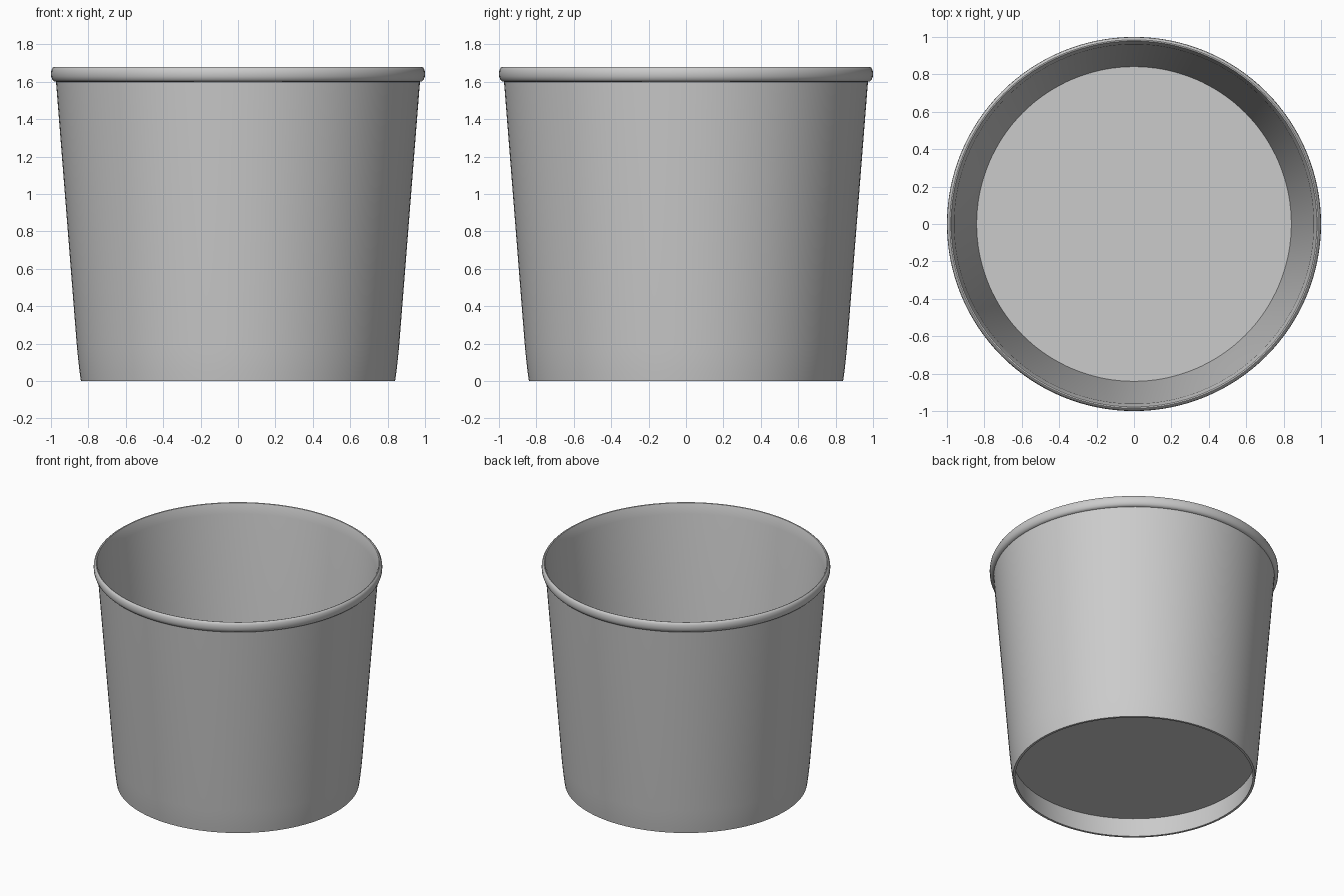
import bpy, bmesh, math

if "Cube" in bpy.data.objects:
    bpy.data.objects.remove(bpy.data.objects["Cube"])

SEGMENTS = 128


def lathe(name, profile, closed):
    """Spin an (r, z) profile around the z axis into a smooth-shaded object."""
    bm = bmesh.new()
    verts = [bm.verts.new((r, 0, z)) for r, z in profile]
    pairs = list(zip(verts, verts[1:]))
    if closed:
        pairs.append((verts[-1], verts[0]))
    edges = [bm.edges.new(p) for p in pairs]
    bmesh.ops.spin(bm, geom=verts + edges, cent=(0, 0, 0), axis=(0, 0, 1),
                   angle=math.tau, steps=SEGMENTS)
    bmesh.ops.remove_doubles(bm, verts=bm.verts[:], dist=1e-4)
    bmesh.ops.recalc_face_normals(bm, faces=bm.faces[:])
    mesh = bpy.data.meshes.new(name)
    bm.to_mesh(mesh)
    bm.free()
    obj = bpy.data.objects.new(name, mesh)
    bpy.context.collection.objects.link(obj)
    bpy.ops.object.select_all(action='DESELECT')
    obj.select_set(True)
    bpy.context.view_layer.objects.active = obj
    bpy.ops.object.shade_smooth_by_angle(angle=math.radians(40))
    return obj


# Tapered wall with a tucked-in foot and a rolled lip, as one closed section
outer = [(0.84, 0.0), (0.847, 0.05), (0.854, 0.11), (0.861, 0.18), (0.973, 1.6)]
lip = [(0.983, 1.602), (0.993, 1.612), (0.999, 1.628), (1.0, 1.645),
       (0.998, 1.662), (0.992, 1.674), (0.985, 1.679), (0.978, 1.677)]
inner = [(0.97, 1.65), (0.961, 1.6), (0.843, 0.18), (0.835, 0.11),
         (0.829, 0.05), (0.823, 0.0)]
lathe("cup_wall", outer + lip + inner, True)

# Floor disc raised above the foot
lathe("cup_floor", [(0, 0.15), (0.843, 0.15), (0.843, 0.165), (0, 0.165)], False)
